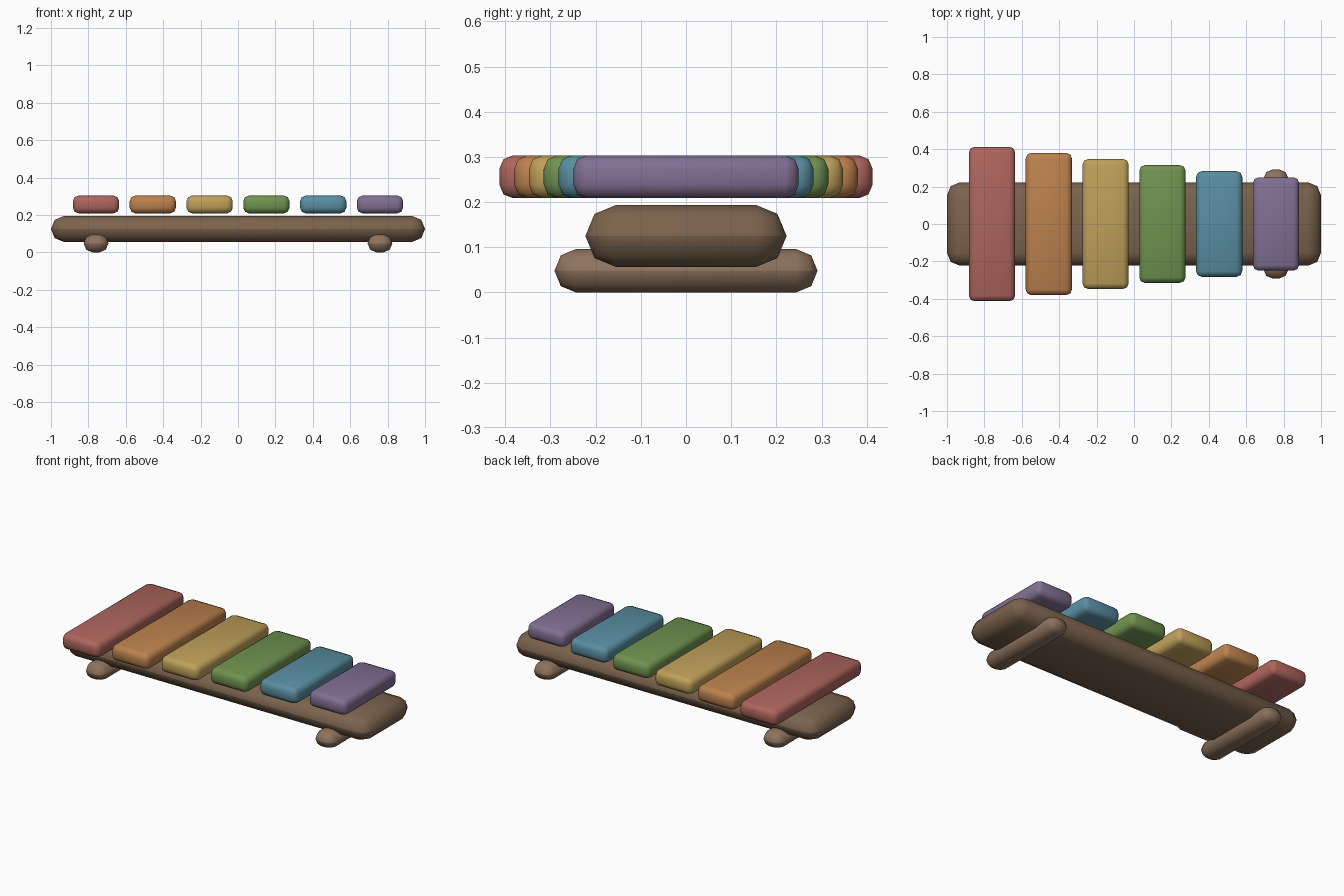
import bpy
import math

if "Cube" in bpy.data.objects:
    bpy.data.objects.remove(bpy.data.objects["Cube"])


def material(name, rgb):
    mat = bpy.data.materials.new(name)
    mat.diffuse_color = (*rgb, 1)
    mat.use_nodes = True
    mat.node_tree.nodes["Principled BSDF"].inputs["Base Color"].default_value = mat.diffuse_color
    return mat


def rounded_block(name, center, size, radius, mat):
    """Box with two-segment rounded edges."""
    bpy.ops.mesh.primitive_cube_add(size=1, location=center)
    obj = bpy.context.object
    obj.name = name
    obj.scale = size
    bpy.ops.object.transform_apply(location=False, rotation=False, scale=True)
    obj.data.materials.append(mat)
    bevel = obj.modifiers.new("rounded_edges", 'BEVEL')
    bevel.width = radius
    bevel.segments = 2
    bevel.limit_method = 'NONE'
    bpy.ops.object.modifier_apply(modifier=bevel.name)
    bpy.ops.object.shade_smooth_by_angle(angle=math.radians(50))
    return obj


wood = material("dark_wood", (0.20, 0.125, 0.075))
foot_wood = material("foot_wood", (0.27, 0.17, 0.11))

# Base board
rounded_block("base_board", (0, 0, 0.125), (2.0, 0.445, 0.138), 0.0685, wood)

# Cross feet under each end
for side, x in (("left", -0.759), ("right", 0.759)):
    rounded_block(side + "_foot", (x, 0, 0.048), (0.132, 0.582, 0.096), 0.0475, foot_wood)

# Six tone bars, each shorter than the last
colors = {
    "red": (0.42, 0.13, 0.11),
    "orange": (0.50, 0.22, 0.075),
    "yellow": (0.52, 0.35, 0.10),
    "green": (0.16, 0.29, 0.08),
    "blue": (0.10, 0.27, 0.36),
    "purple": (0.22, 0.16, 0.29),
}
for i, (color, rgb) in enumerate(colors.items()):
    x = -0.759 + 0.3036 * i
    length = 2 * (0.413 - 0.0327 * i)
    rounded_block(color + "_bar", (x, 0, 0.256), (0.247, length, 0.095), 0.03,
                  material(color + "_paint", rgb))
